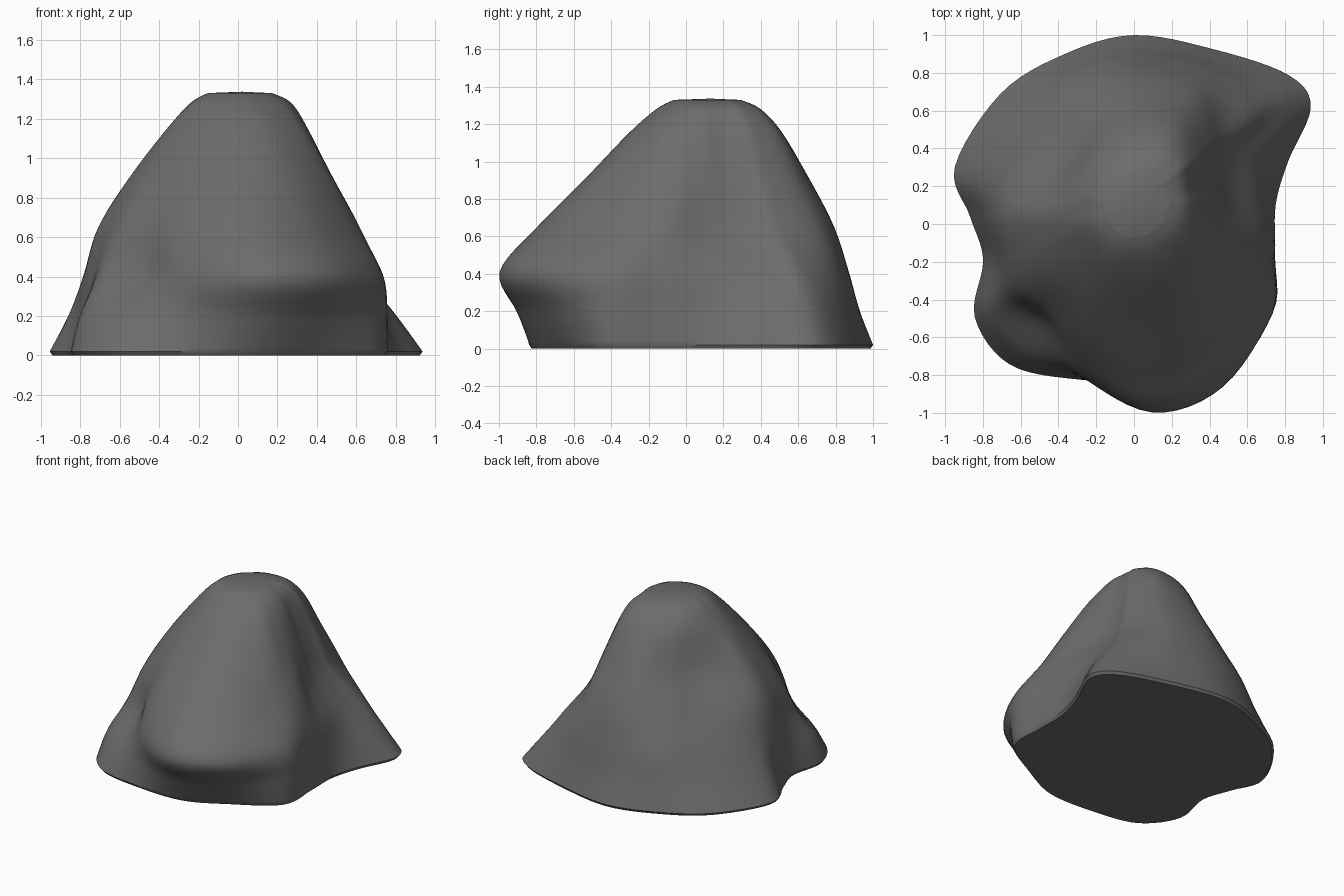
import bpy, bmesh, math
from mathutils import Vector

if "Cube" in bpy.data.objects:
    bpy.data.objects.remove(bpy.data.objects["Cube"])

# Irregular boulder: stacked outlines given as radii around a vertical axis, blended smoothly
AXIS_Y = 0.1
ANGLES = [0, 16, 29, 40, 62, 90, 115, 140, 168, 184, 200, 215, 232, 252, 275, 296, 322, 341]
HEIGHTS = [0.02, 0.2, 0.41, 0.65, 0.9, 1.15, 1.28]
RADII = [
    [.75, .85, 1.07, 1.07, .93, .90, .88, .92, .97, .87, .85, 1.03, 1.07, .97, .93, .88, .92, .79],
    [.72, .77, .92, .96, .87, .83, .82, .82, .87, .82, .82, .97, .97, .95, 1.01, .97, .93, .78],
    [.67, .67, .73, .82, .81, .77, .75, .71, .77, .78, .78, .84, .79, .93, 1.10, 1.07, .91, .75],
    [.54, .52, .56, .63, .71, .69, .62, .57, .66, .71, .71, .73, .72, .81, .90, .85, .73, .65],
    [.45, .43, .46, .52, .58, .56, .47, .42, .47, .55, .56, .57, .58, .62, .65, .63, .57, .51],
    [.35, .34, .37, .41, .45, .41, .36, .33, .34, .36, .37, .37, .38, .40, .41, .41, .40, .37],
    [.27, .27, .29, .32, .33, .29, .25, .24, .24, .24, .25, .25, .25, .26, .26, .26, .27, .27],
]


def ring(radii, z, scale=1.0):
    return [Vector((r * scale * math.cos(math.radians(a)),
                    AXIS_Y + r * scale * math.sin(math.radians(a)), z))
            for a, r in zip(ANGLES, radii)]


def spline(points, steps, closed):
    """Smooth curve passing through all the points."""
    n = len(points)
    pick = (lambda i: points[i % n]) if closed else (lambda i: points[max(0, min(n - 1, i))])
    out = []
    for i in range(n if closed else n - 1):
        a, b, c, d = (pick(i + k) for k in (-1, 0, 1, 2))
        for s in range(steps):
            t = s / steps
            out.append(0.5 * (2 * b + (c - a) * t + (2 * a - 5 * b + 4 * c - d) * t * t
                              + (3 * b - a - 3 * c + d) * t ** 3))
    if not closed:
        out.append(points[-1].copy())
    return out


# Outlines from the ground up to the rounded summit
rings = [ring(r, z) for r, z in zip(RADII, HEIGHTS)]
rings.append(ring(RADII[-1], 1.33, 0.64))
rings = [spline(r, 6, True) for r in rings]
columns = [spline(list(c), 6, False) for c in zip(*rings)]

bm = bmesh.new()
levels = [[bm.verts.new(p) for p in row] for row in zip(*columns)]

# Slightly tucked-in flat underside
under = [bm.verts.new((v.co.x * 0.985, AXIS_Y + (v.co.y - AXIS_Y) * 0.985, 0)) for v in levels[0]]
levels.insert(0, under)
n = len(under)
for low, high in zip(levels, levels[1:]):
    for i in range(n):
        j = (i + 1) % n
        bm.faces.new((low[i], low[j], high[j], high[i]))
bm.faces.new(list(reversed(under)))

# Summit cap
top = bm.verts.new((0.02, AXIS_Y + 0.03, 1.337))
for i in range(n):
    bm.faces.new((levels[-1][i], levels[-1][(i + 1) % n], top))
bmesh.ops.recalc_face_normals(bm, faces=bm.faces)

mesh = bpy.data.meshes.new("boulder")
bm.to_mesh(mesh)
bm.free()
boulder = bpy.data.objects.new("boulder", mesh)
bpy.context.collection.objects.link(boulder)

stone = bpy.data.materials.new("dark grey stone")
stone.diffuse_color = (0.15, 0.15, 0.15, 1)
stone.use_nodes = True
stone.node_tree.nodes["Principled BSDF"].inputs["Base Color"].default_value = stone.diffuse_color
mesh.materials.append(stone)

bpy.context.view_layer.objects.active = boulder
boulder.select_set(True)
bpy.ops.object.shade_smooth_by_angle(angle=math.radians(35))
